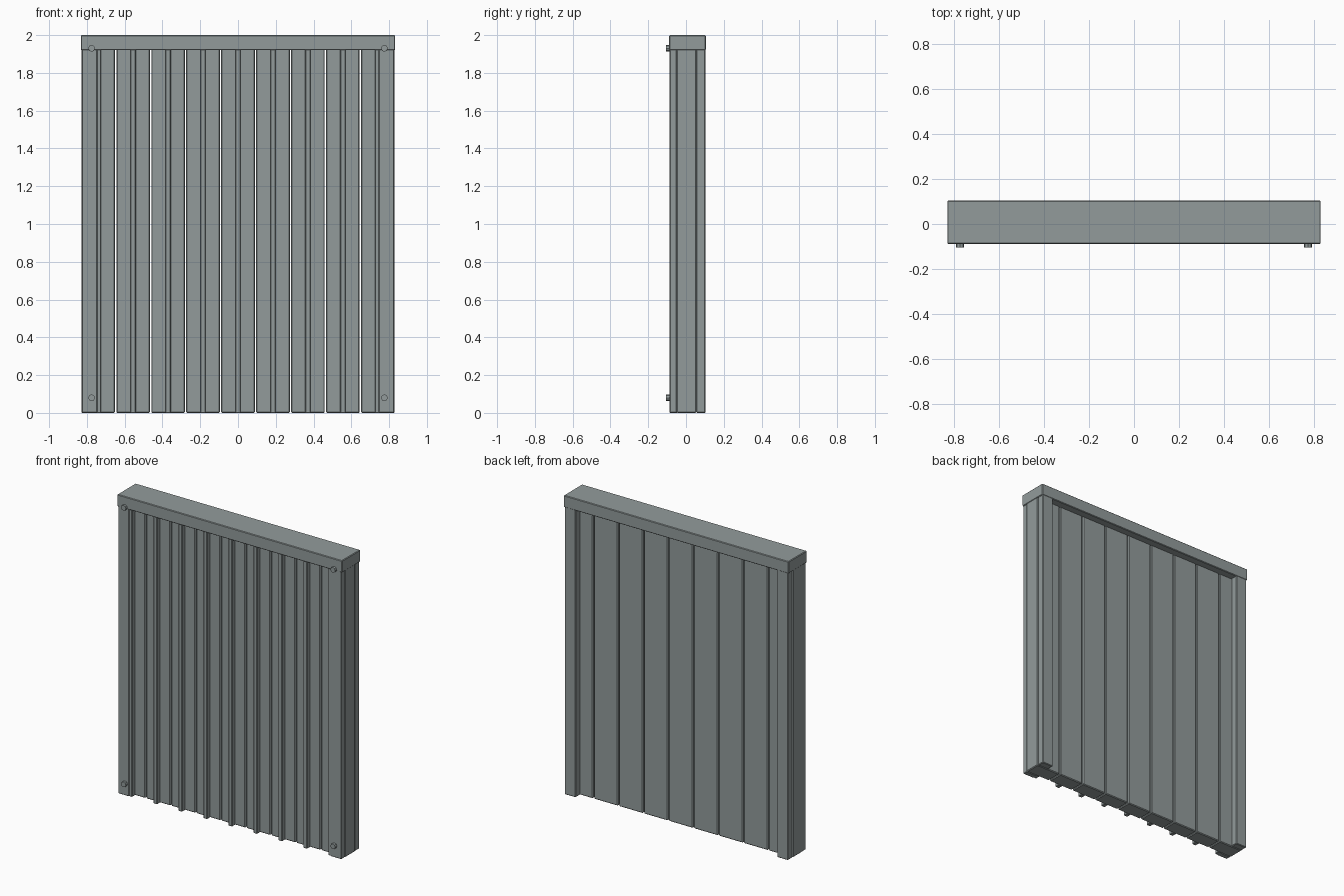
import bpy
import math

default = bpy.data.objects.get("Cube")
if default:
    bpy.data.objects.remove(default, do_unlink=True)

# Single painted finish
paint = bpy.data.materials.new("grey_paint")
paint.use_nodes = True
GREY = (0.29, 0.33, 0.33, 1.0)
paint.diffuse_color = GREY
paint.node_tree.nodes["Principled BSDF"].inputs["Base Color"].default_value = GREY


def box(name, x, y, z, bevel=0.004):
    """Bevelled box spanning the (low, high) pairs x, y and z."""
    spans = (x, y, z)
    centre = [(low + high) / 2 for low, high in spans]
    bpy.ops.mesh.primitive_cube_add(size=1, location=centre)
    obj = bpy.context.object
    obj.name = name
    obj.scale = [high - low for low, high in spans]
    bpy.ops.object.transform_apply(location=False, rotation=False, scale=True)
    obj.data.materials.append(paint)
    if bevel:
        mod = obj.modifiers.new("soft_edges", "BEVEL")
        mod.width = bevel
        mod.segments = 1
    return obj


PITCH = 0.185
HALF = 0.089
CAP_BOTTOM = 1.92
INSIDE_TOP = 1.95
PLANK_Y = (-0.05, 0.055)

# Row of upright planks, each with a raised rib down its front
for i in range(9):
    x = (i - 4) * PITCH
    box(f"plank_{i + 1}", (x - HALF, x + HALF), PLANK_Y, (0, INSIDE_TOP), 0.005)
    box(f"rib_{i + 1}", (x - 0.014, x + 0.014), (-0.082, -0.045),
        (0, INSIDE_TOP), 0.003)

# Boards clasping both ends of the row, front and back
for side, name in ((-1, "right"), (1, "left")):
    x = sorted((side * 0.745, side * 0.826))
    box(f"front_board_{name}", x, (-0.087, -0.05), (0, INSIDE_TOP))
    box(f"back_board_{name}", x, (0.055, 0.103), (0, INSIDE_TOP))

# Cap rail along the top
box("top_cap", (-0.832, 0.832), (-0.089, 0.105), (CAP_BOTTOM, 2.0))

# Bolt heads at the four front corners
for x in (-0.775, 0.775):
    for z, level in ((0.08, "lower"), (1.93, "upper")):
        bpy.ops.mesh.primitive_cylinder_add(
            vertices=8, radius=0.018, depth=0.03,
            location=(x, -0.09, z), rotation=(math.pi / 2, 0, 0))
        bolt = bpy.context.object
        bolt.name = f"{level}_bolt_{'right' if x < 0 else 'left'}"
        bolt.data.materials.append(paint)
